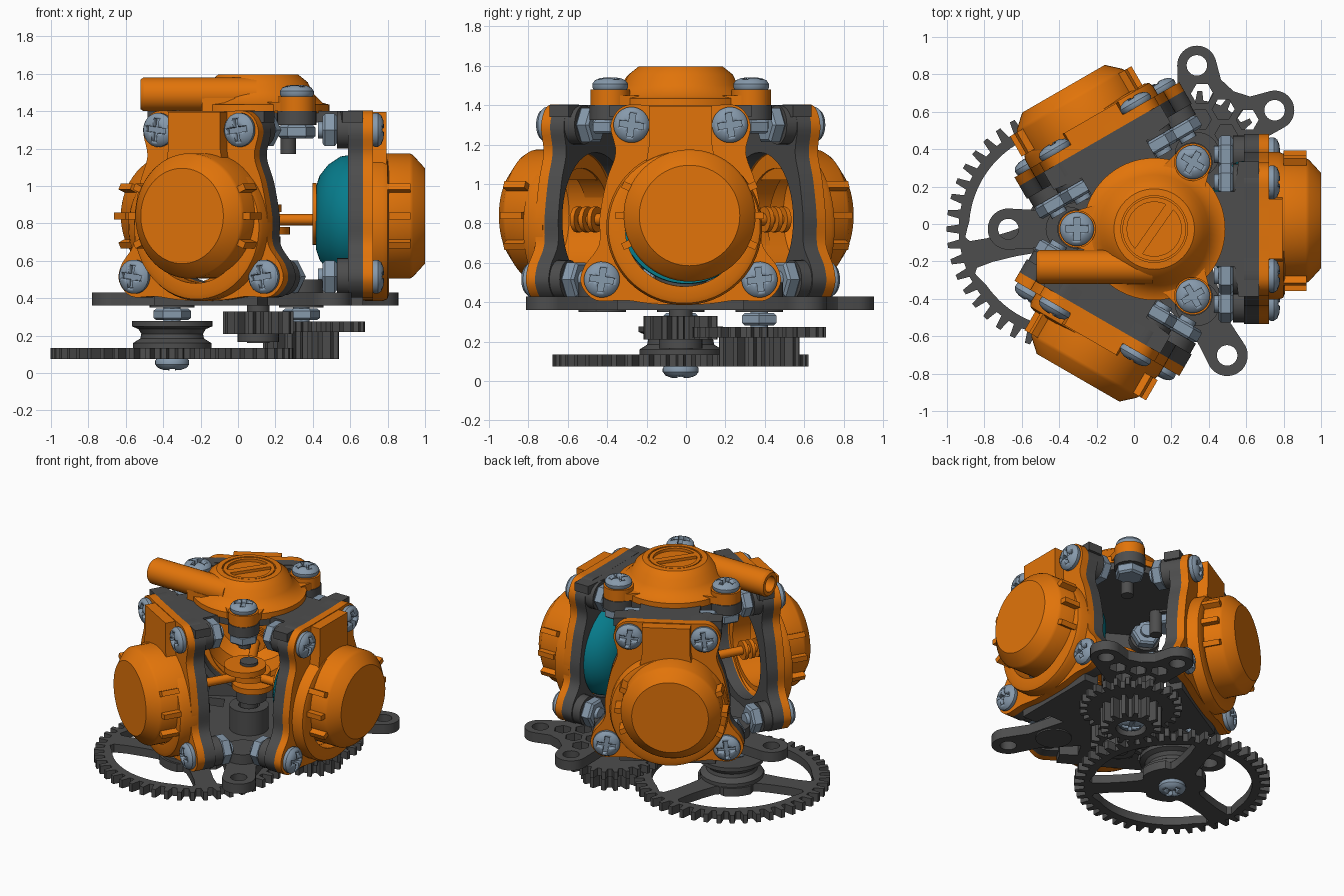
import bpy, bmesh
from math import sin, cos, pi, radians
from mathutils import Matrix, Vector

cube = bpy.data.objects.get("Cube")
if cube:
    bpy.data.objects.remove(cube, do_unlink=True)


def material(name, rgb):
    m = bpy.data.materials.new(name)
    m.use_nodes = True
    m.diffuse_color = (*rgb, 1)
    node = next(n for n in m.node_tree.nodes if n.type == 'BSDF_PRINCIPLED')
    node.inputs["Base Color"].default_value = (*rgb, 1)
    return m


ORANGE = material("orange plastic", (0.76, 0.175, 0.003))
GRAY = material("dark gray plastic", (0.075, 0.075, 0.075))
STEEL = material("blue gray steel", (0.24, 0.32, 0.41))
TEAL = material("teal rubber", (0.002, 0.2, 0.26))

HUB = Matrix.Translation((0.108, -0.027, 0))
# maps (sideways, height, outward) onto the frame of one pump head
FACE = Matrix(((0, 0, 1, 0), (1, 0, 0, 0), (0, 1, 0, 0), (0, 0, 0, 1)))


def spin_z(deg):
    return Matrix.Rotation(radians(deg), 4, 'Z')


def at(x, y, z=0):
    return Matrix.Translation((x, y, z))


def place(name, mesh, mat, M):
    if not mesh.materials:
        mesh.materials.append(mat)
    ob = bpy.data.objects.new(name, mesh)
    ob.matrix_world = M
    bpy.context.collection.objects.link(ob)
    return ob


def finish(bm, name, smooth=True):
    mesh = bpy.data.meshes.new(name)
    bmesh.ops.remove_doubles(bm, verts=bm.verts, dist=0.0002)
    bmesh.ops.recalc_face_normals(bm, faces=bm.faces)
    bm.to_mesh(mesh)
    bm.free()
    if smooth:
        mesh.shade_smooth()
        mesh.set_sharp_from_angle(angle=radians(32))
    return mesh


def lathe(name, profile, mat, M=HUB, seg=48):
    """Revolve (radius, height) points about the local z axis."""
    bm = bmesh.new()
    vs = [bm.verts.new((r, 0, h)) for r, h in profile]
    es = [bm.edges.new(p) for p in zip(vs, vs[1:])]
    bmesh.ops.spin(bm, geom=vs + es, cent=(0, 0, 0), axis=(0, 0, 1), angle=2 * pi, steps=seg)
    return place(name, finish(bm, name, seg > 8), mat, M)


def rod(name, r, z0, z1, mat, M=HUB, seg=32):
    return lathe(name, [(0, z0), (r, z0), (r, z1), (0, z1)], mat, M, seg)


def prism(name, outline, z0, z1, mat, M=HUB, holes=()):
    """Extrude a flat outline with holes along the local z axis."""
    cu = bpy.data.curves.new(name, 'CURVE')
    cu.dimensions, cu.fill_mode, cu.extrude = '2D', 'BOTH', (z1 - z0) / 2
    for loop in [outline, *holes]:
        sp = cu.splines.new('POLY')
        sp.points.add(len(loop) - 1)
        for p, (x, y) in zip(sp.points, loop):
            p.co = (x, y, 0, 1)
        sp.use_cyclic_u = True
    tmp = bpy.data.objects.new(name + " helper", cu)
    bpy.context.collection.objects.link(tmp)
    flat = bpy.data.meshes.new_from_object(tmp.evaluated_get(bpy.context.evaluated_depsgraph_get()))
    bpy.data.objects.remove(tmp, do_unlink=True)
    bm = bmesh.new()
    bm.from_mesh(flat)
    bmesh.ops.translate(bm, verts=bm.verts, vec=Vector((0, 0, (z0 + z1) / 2)))
    return place(name, finish(bm, name), mat, M)


def arc(cx, cy, r, a0=0, a1=360, n=32):
    steps = n if a1 - a0 == 360 else n - 1
    return [(cx + r * cos(radians(a0 + (a1 - a0) * i / steps)),
             cy + r * sin(radians(a0 + (a1 - a0) * i / steps))) for i in range(n)]


def rounded(pts, n=5):
    """Closed smooth curve through the points."""
    out = []
    for i in range(len(pts)):
        a, b, c, d = (Vector(pts[(i + k) % len(pts)]) for k in (-1, 0, 1, 2))
        for t in (k / n for k in range(n)):
            out.append(tuple(0.5 * (2 * b + (c - a) * t + (2 * a - 5 * b + 4 * c - d) * t * t
                                    + (3 * b - a - 3 * c + d) * t ** 3)))
    return out


def gear(name, n, root, tip, z0, z1, M, holes=()):
    pts = [(r * cos(2 * pi * (i + o) / n), r * sin(2 * pi * (i + o) / n))
           for i in range(n) for o, r in ((-.3, root), (-.16, tip), (.16, tip), (.3, root))]
    return prism(name, pts, z0, z1, GRAY, M, holes)


# Cross-slot screw head, cut once and reused
head = lathe("screw_head_cut", [(0, 0), (.085, 0), (.091, .01), (.091, .028), (.078, .046), (.05, .058), (0, .062)],
             STEEL, at(0, 0), 28)
a, b = .015, .06
cross = prism("cross_cutter", [(a, a), (a, b), (-a, b), (-a, a), (-b, a), (-b, -a), (-a, -a), (-a, -b),
                               (a, -b), (a, -a), (b, -a), (b, a)], .025, .1, STEEL, at(0, 0))
mod = head.modifiers.new("slot", 'BOOLEAN')
mod.operation, mod.object, mod.solver = 'DIFFERENCE', cross, 'EXACT'
SCREW = bpy.data.meshes.new_from_object(head.evaluated_get(bpy.context.evaluated_depsgraph_get()))
bpy.data.objects.remove(head, do_unlink=True)
bpy.data.objects.remove(cross, do_unlink=True)


def nut(name, z0, z1, M):
    c = .012
    lathe(name, [(0, z0), (.085, z0), (.1, z0 + c), (.1, z1 - c), (.085, z1), (0, z1)], STEEL, M, 6)


# Pump heads
half = [(.14, 1.4), (.29, 1.395), (.355, 1.3), (.33, 1.16), (.375, 1.02), (.41, .84), (.415, .69),
        (.49, .58), (.505, .49), (.43, .41), (.28, .41), (.12, .39)]
plate = rounded(half + [(-x, y) for x, y in reversed(half)])
for k, ang in enumerate((0, 120, 240)):
    R = HUB @ spin_z(ang)
    F = R @ FACE
    bore = [arc(.03, .82, .34, n=48)]
    prism("body_plate", plate, .48, .56, GRAY, F, bore)
    prism("head_flange", plate, .56, .613, ORANGE, F, bore)
    # Stepped dome: wide ring with a smaller, higher cap
    lathe("head_ring", [(.3, .57), (.395, .57), (.395, .665), (.385, .69), (.36, .7), (.3, .7), (.3, .57)],
          ORANGE, F @ at(.018, .78), 64)
    cap = F @ at(.045, .84)
    lathe("head_cap", [(.3, .58), (.335, .58), (.335, .81), (.325, .828), (.255, .892), (0, .892), (0, .86), (.24, .86),
                       (.3, .8), (.3, .58)], ORANGE, cap, 64)
    prism("head_neck", [(-.19, 1.02), (.19, 1.02), (.16, 1.2), (.16, 1.395), (-.16, 1.395), (-.16, 1.2)],
          .58, .685, ORANGE, F)
    for d in (-25, 0, 25, 155, 180, 205):
        prism("dome_rib", [(.32, -.018), (.375, -.018), (.375, .018), (.32, .018)], .69, .815, ORANGE,
              cap @ spin_z(d))
    for s in (-1, 1):
        for t, z in ((.25, 1.3), (.4, .515)):
            B = F @ at(s * t, z)
            place("head_screw", SCREW, STEEL, B @ at(0, 0, .612) @ spin_z(s * 8))
            rod("screw_boss", .1, .42, .5, GRAY, B, 24)
            nut("head_nut", .345, .42, B)
            rod("screw_end", .045, .32, .36, STEEL, B, 16)
    # Frame arms that carry the head
    for name, z0, z1, v in (("top_arm", 1.34, 1.4, .36), ("bottom_arm", .36, .43, .32)):
        prism(name, [(0, -.2), (.43, -.2), (.45, -v), (.56, -v), (.56, v), (.45, v), (.43, .2), (0, .2)],
              z0, z1, GRAY, R)
    # Piston rod, with the diaphragm on the first head only
    rod("piston_rod", .03, .05, .31 if k == 0 else .62, ORANGE, F @ at(0, .82), 16)
    if k == 0:
        rod("piston_disc", .165, .29, .312, ORANGE, F @ at(.02, .85))
        lathe("diaphragm", [(0, .31), (.17, .31), (.225, .328), (.285, .375), (.328, .44), (.338, .5), (.335, .54),
                            (0, .54)], TEAL, F @ at(.03, .83), 64)
    else:
        for r in (.5, .55, .6):
            rod("piston_washer", .065, r - .012, r + .012, ORANGE, F @ at(0, .82))

# Frame centre, lid screws and mounting ears
rod("top_plate", .37, 1.34, 1.4, GRAY)
rod("bottom_plate", .3, .36, .43, GRAY)
lathe("shaft_tube", [(.07, .36), (.13, .36), (.13, .6), (.07, .6), (.07, .36)], GRAY)
for ang in (60, 180, 300):
    R = HUB @ spin_z(ang)
    P = R @ at(.413, 0)
    rod("lid_ear", .1, 1.4, 1.48, ORANGE, P)
    prism("lid_ear_web", [(.2, -.16), (.413, -.1), (.413, .1), (.2, .16)], 1.4, 1.45, ORANGE, R)
    place("lid_screw", SCREW, STEEL, P @ at(0, 0, 1.48))
    rod("lid_boss", .105, 1.325, 1.4, GRAY, P)
    nut("lid_nut", 1.255, 1.325, P)
    rod("lid_pin", .042, 1.17, 1.35, GRAY, R @ at(.32, 0), 16)
    rod("axle_boss", .12, .35, .5, GRAY, R @ at(.46, 0))
    if ang != 60:
        prism("mounting_ear", arc(.78, 0, .11, -90, 90) + [(.6, .1), (.4, .15), (.2, .2), (.2, -.2), (.4, -.15),
                                                          (.6, -.1)], .36, .43, GRAY, R, [arc(.78, 0, .055, n=24)])
    else:
        lattice = [(.74, 0), (.755, .14), (.755, -.14), (.63, .08), (.63, -.08)]
        prism("double_mounting_ear", [(.25, -.17), (.6, -.2)] + arc(.872, -.24, .105, -120, 45)
              + [(.87, -.09), (.85, 0), (.87, .09)] + arc(.872, .24, .105, -45, 120) + [(.6, .2), (.25, .17)],
              .36, .43, GRAY, R, [arc(.872, s * .24, .055, n=24) for s in (-1, 1)]
              + [arc(x, y, .06, n=6) for x, y in lattice])

# Lid with slotted cap and side spout
lathe("lid", [(0, 1.39), (.38, 1.39), (.38, 1.435), (.345, 1.445), (.29, 1.5), (.265, 1.555), (.215, 1.595),
              (.178, 1.597), (.178, 1.575), (0, 1.575)], ORANGE, seg=64)
prism("lid_cap", arc(0, 0, .17, n=48), 1.57, 1.595, ORANGE, HUB @ spin_z(55),
      [arc(0, 0, .145, 10, 170, 24), arc(0, 0, .145, 190, 350, 24)])
lathe("spout", [(.055, .4), (.055, .62), (.08, .62), (.09, .605), (.09, 0), (0, 0), (0, .4), (.055, .4)], ORANGE,
      at(.1, -.23, 1.49) @ Matrix.Rotation(-pi / 2, 4, 'Y'))
prism("spout_web", [(-.3, -.29), (0, -.3), (.1, 0), (-.2, .2), (-.27, -.1)], 1.4, 1.47, ORANGE)

# Crank
rod("crank_shaft", .06, .16, .92, GRAY)
for z, d in ((.74, 0), (.8, 120), (.86, 240)):
    rod("crank_ring", .14, z, z + .04, ORANGE, HUB @ spin_z(d) @ at(.03, 0))
rod("crank_arm", .1, .65, .73, GRAY, HUB @ at(.02, 0))

# Gear train
gear("drive_pinion", 14, .14, .19, .21, .33, HUB)
rod("drive_collar", .11, .165, .21, GRAY)
G2 = HUB @ spin_z(60) @ at(.46, 0)
gear("idler_gear", 26, .29, .34, .22, .275, G2)
gear("idler_pinion", 15, .15, .205, .075, .22, G2, [arc(0, 0, .1)])
G1 = HUB @ spin_z(180) @ at(.46, 0)
windows = [rounded(arc(0, 0, .53, d + 8, d + 112, 10) + arc(0, 0, .225, d + 20, d + 100, 6)[::-1], 3)
           for d in (15, 135, 255)]
gear("main_gear", 46, .585, .65, .075, .135, G1, windows)
lathe("pulley", [(0, .13), (.21, .13), (.21, .16), (.17, .185), (.165, .21), (.18, .235), (.215, .25), (.215, .278),
                 (0, .278)], GRAY, G1)
for name, G, z in (("main_axle", G1, .075), ("idler_axle", G2, .145)):
    nut(name + "_nut", .283, .345, G)
    rod(name, .045, z, .4, STEEL, G, 16)
    place(name + "_screw", SCREW, STEEL, G @ at(0, 0, z) @ Matrix.Rotation(pi, 4, 'X'))
